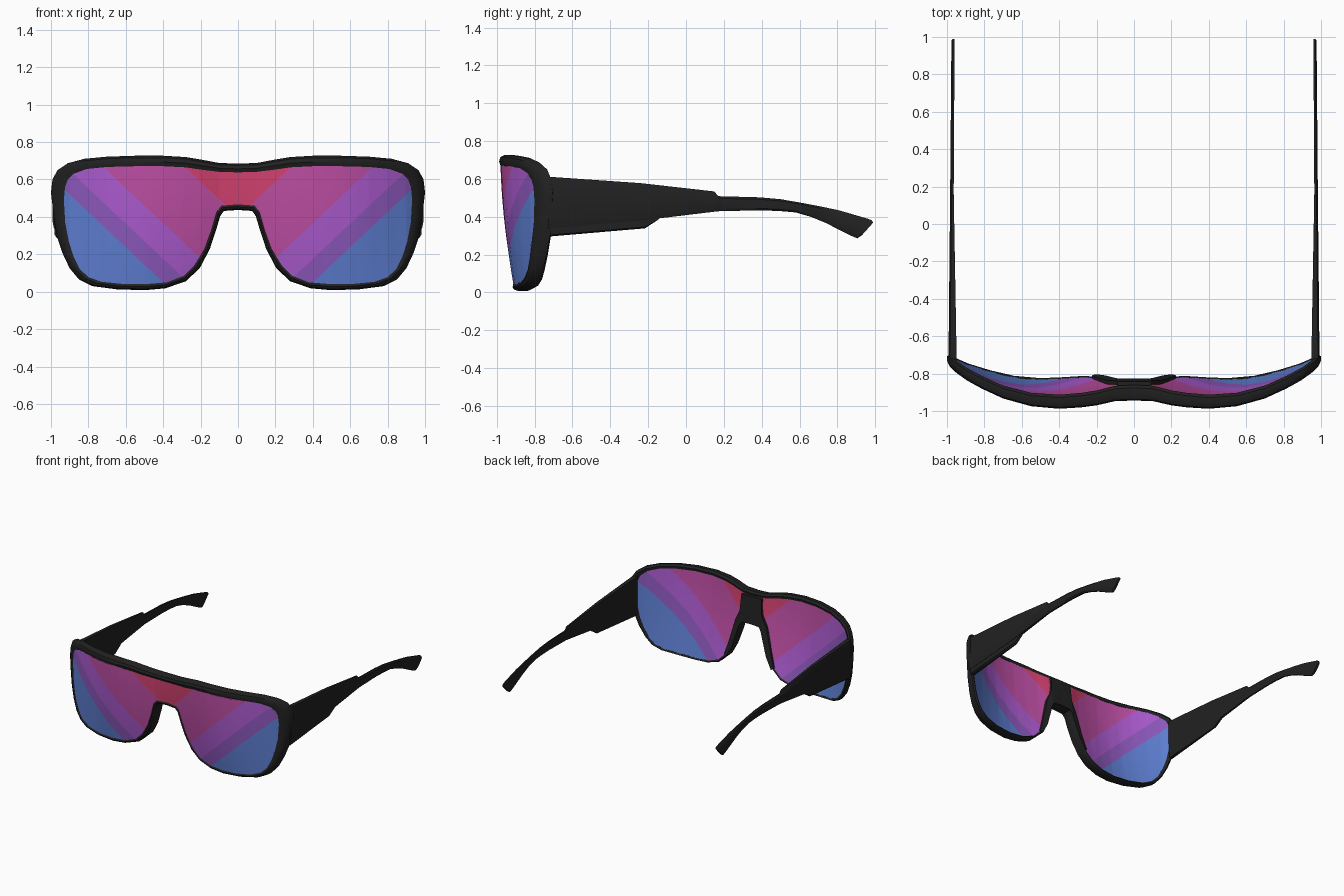
import bpy, bmesh
from mathutils import Vector

cube = bpy.data.objects.get("Cube")
if cube:
    bpy.data.objects.remove(cube, do_unlink=True)


def material(name, *srgb):
    linear = [c / 12.92 if c <= 0.04 else ((c + 0.055) / 1.055) ** 2.4 for c in srgb]
    mat = bpy.data.materials.new(name)
    mat.use_nodes = True
    mat.diffuse_color = (*linear, 1)
    shader = next(n for n in mat.node_tree.nodes if n.type == "BSDF_PRINCIPLED")
    shader.inputs["Base Color"].default_value = (*linear, 1)
    return mat


black = material("matte black", 0.13, 0.13, 0.13)
tints = [
    material("lens red", 0.83, 0.26, 0.44),
    material("lens magenta", 0.75, 0.31, 0.65),
    material("lens purple", 0.68, 0.36, 0.82),
    material("lens violet", 0.56, 0.35, 0.75),
    material("lens blue", 0.37, 0.5, 0.83),
]


def interp(table, x):
    for (x0, a), (x1, b) in zip(table, table[1:]):
        if x <= x1:
            return a + (b - a) * (x - x0) / (x1 - x0)
    return table[-1][1]


# Wrapped front surface: depth from width, leaning back towards the bottom
WRAP = [(0, -.942), (.1, -.945), (.2, -.967), (.3, -.98), (.4, -.985), (.5, -.98),
        (.6, -.963), (.7, -.93), (.8, -.885), (.9, -.83), (1, -.755)]


def front(x, z):
    lean = .09 * max(0, (.72 - z) / .7) ** 1.8
    return interp(WRAP, x) + lean * (1 - x * x)


def surface(x, z, offset, share):
    """Point between the front (share 0) and the back (share 1) of the shield."""
    depth = .08 - .02 * x + .025 * (.72 - z)
    return (x, front(x, z) + offset + share * depth, z)


def finish(bm, name, mats, angle=0.6):
    """Turn a half mesh into a mirrored, smooth-shaded object."""
    mesh = bpy.data.meshes.new(name)
    bm.to_mesh(mesh)
    bm.free()
    for mat in mats:
        mesh.materials.append(mat)
    obj = bpy.data.objects.new(name, mesh)
    bpy.context.collection.objects.link(obj)
    bpy.ops.object.select_all(action="DESELECT")
    obj.select_set(True)
    bpy.context.view_layer.objects.active = obj
    bpy.ops.object.shade_smooth_by_angle(angle=angle)
    mirror = obj.modifiers.new("mirror", "MIRROR")
    mirror.merge_threshold = 0.0005


def loft(name, rings, caps):
    """Skin a row of closed cross-sections."""
    bm = bmesh.new()
    rows = [[bm.verts.new(p) for p in ring] for ring in rings]
    n = len(rows[0])
    for a, b in zip(rows, rows[1:]):
        for i in range(n):
            j = (i + 1) % n
            bm.faces.new((a[i], a[j], b[j], b[i]))
    if caps:
        bm.faces.new(rows[0])
        bm.faces.new(rows[-1])
    bmesh.ops.recalc_face_normals(bm, faces=bm.faces)
    finish(bm, name, [black])


# Rim outline from top centre round to the bridge: outer x, z, lens x, z
RIM = [
    (0, .685, 0, .638), (.1, .688, .1, .641), (.2, .707, .2, .653), (.28, .72, .28, .665),
    (.4, .727, .4, .671), (.55, .727, .55, .671), (.7, .722, .7, .667), (.82, .711, .81, .656),
    (.91, .687, .88, .63), (.965, .65, .91, .6), (.992, .6, .925, .56), (1, .53, .931, .49),
    (.985, .4, .924, .37), (.97, .3, .905, .27), (.94, .21, .88, .19), (.9, .125, .845, .12),
    (.85, .065, .8, .078), (.78, .03, .73, .053), (.65, .013, .62, .042), (.5, .008, .5, .04),
    (.39, .018, .38, .05), (.28, .055, .29, .085), (.205, .125, .235, .14), (.15, .23, .178, .23),
    (.117, .33, .142, .33), (.095, .405, .115, .425), (.075, .432, .09, .46), (0, .437, 0, .467),
]

# Frame: section positions as (lens-to-outer fraction, offset, depth share)
BACK_EDGE = (.4, -.005, 1)
SECTION = [(0, .004, 0), (.4, -.003, 0), (.8, .004, 0), (1, .025, 0),
           (1, -.015, 1), (.75, 0, 1), BACK_EDGE]


def rim_point(ox, oz, ix, iz, t):
    return ix + (ox - ix) * t, iz + (oz - iz) * t


loft("frame", [[surface(*rim_point(*p, t), offset, share) for t, offset, share in SECTION]
               for p in RIM], False)

# Lens faces: flat outline cut along the colour bands, then wrapped
SLOPE = .94
BANDS = [-.4, .01, .2, .326]


def lens_face(name, t, offset, share):
    bm = bmesh.new()
    outline = [rim_point(*p, t) for p in RIM]
    bm.faces.new([bm.verts.new((x, 0, z)) for x, z in outline])
    bmesh.ops.triangulate(bm, faces=bm.faces)
    cuts = [((0, 0, -band), (SLOPE, 0, -1)) for band in BANDS]
    cuts += [((i * .05, 0, 0), (1, 0, 0)) for i in range(1, 20)]
    cuts += [((0, 0, i * .1), (0, 0, 1)) for i in range(1, 7)]
    for point, normal in cuts:
        bmesh.ops.bisect_plane(bm, geom=bm.verts[:] + bm.edges[:] + bm.faces[:], dist=1e-5,
                               plane_co=point, plane_no=Vector(normal).normalized())
    for face in bm.faces:
        c = face.calc_center_median()
        face.material_index = sum(SLOPE * c.x - c.z > band for band in BANDS)
    bmesh.ops.triangulate(bm, faces=bm.faces)
    for v in bm.verts:
        v.co = surface(v.co.x, v.co.z, offset, share)
    # Front face looks forward, back face looks backward
    bm.normal_update()
    for face in bm.faces:
        if (face.normal.y > 0) != (share > 0):
            face.normal_flip()
    finish(bm, name, tints, 1.0)


lens_face("lens_front", 0, .004, 0)
lens_face("lens_back", *BACK_EDGE)

# Nose piece: bridge pillar and pads behind the lens
NOSE = [(0, .66), (.09, .655), (.085, .6), (.1, .52), (.14, .44), (.19, .25), (.225, .14),
        (.205, .125), (.155, .22), (.12, .33), (.098, .405), (.077, .434), (0, .44)]
bm = bmesh.new()
layers = [[bm.verts.new((x, front(x, z) + d, z)) for x, z in NOSE] for d in (.012, .1)]
for layer in layers:
    bm.faces.new(layer)
for i in range(len(NOSE) - 1):
    bm.faces.new((layers[0][i], layers[0][i + 1], layers[1][i + 1], layers[1][i]))
bmesh.ops.triangulate(bm, faces=[f for f in bm.faces if len(f.verts) > 4])
bmesh.ops.recalc_face_normals(bm, faces=bm.faces)
finish(bm, "nose_piece", [black])

# Temples: sections as top y, z and bottom y, z
OUTER = [(-.73, .992), (.17, .983), (1, .976)]
INNER = [(-.73, .948), (.17, .964), (1, .959)]


def arm_ring(yt, zt, yb, zb, inset=0):
    ring = []
    for t, chamfer in ((0, None), (0, .008), (.15, 0), (.85, 0), (1, .008), (1, None)):
        y, z = yt + (yb - yt) * t, zt + (zb - zt) * t
        x = interp(INNER, y) if chamfer is None else interp(OUTER, y) - chamfer - inset
        ring.append((x, y, z))
    return ring


ARM = [(-.73, .612, -.73, .338), (-.24, .578, -.24, .38), (.15, .534, .15, .427),
       (.17, .509, .18, .43), (.39, .503, .39, .434), (.5, .493, .49, .431),
       (.6, .476, .58, .423), (.71, .455, .66, .4), (.81, .434, .74, .367),
       (.96, .39, .857, .307), (.98, .382, .905, .286), (.99, .37, .93, .303)]
loft("temples", [arm_ring(*s) for s in ARM], True)

# Lower flange under each temple
FLANGE = [(-.72, .35, -.72, .296), (-.217, .39, -.217, .339), (-.14, .395, -.145, .386)]
loft("temple_flanges", [arm_ring(*s, inset=.01) for s in FLANGE], True)
